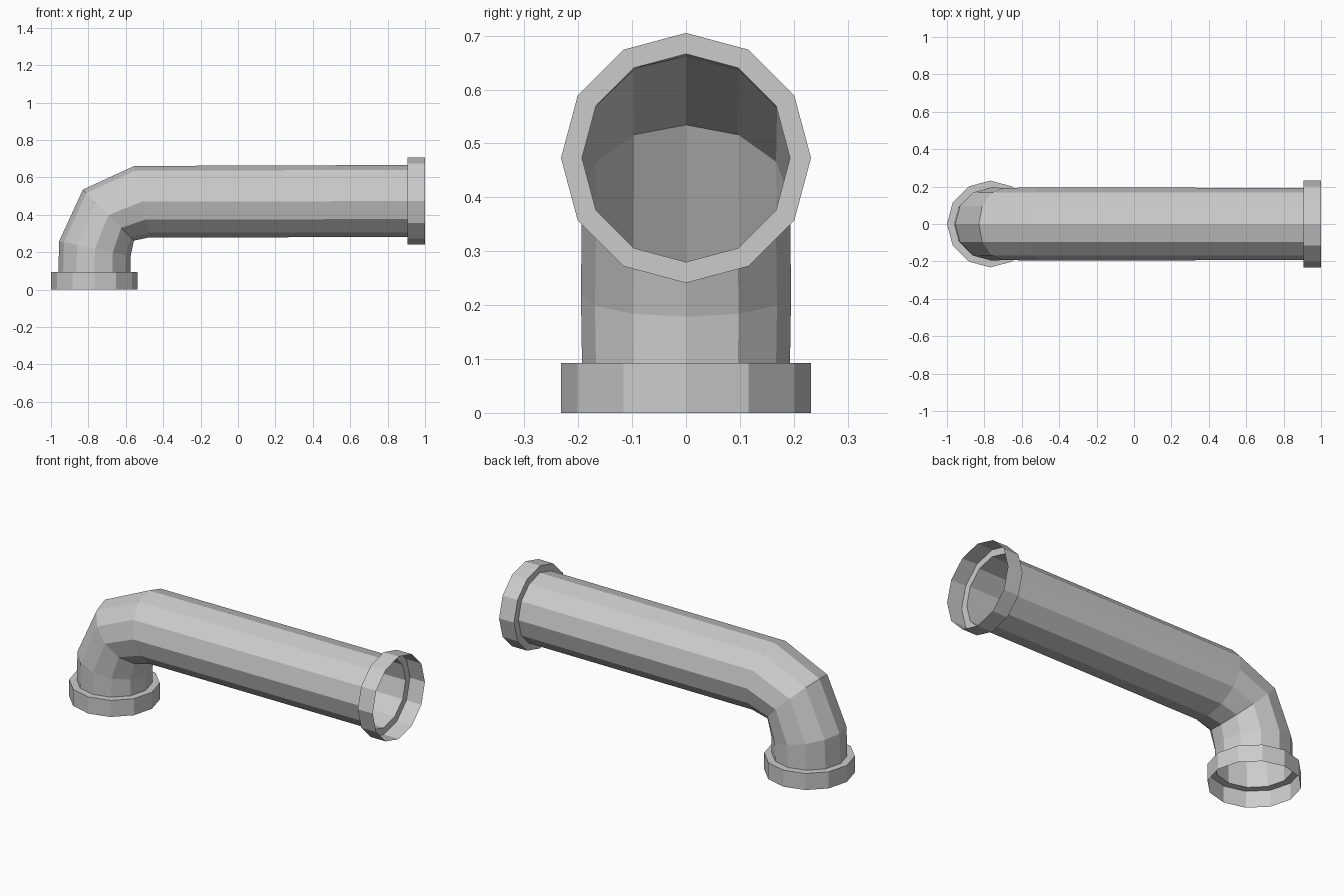
import bpy, bmesh
from math import sin, cos, pi, radians
from mathutils import Vector

if "Cube" in bpy.data.objects:
    bpy.data.objects.remove(bpy.data.objects["Cube"])

SIDES = 12
R_PIPE, R_COLLAR = 0.193, 0.232
AX, AZ = -0.768, 0.473      # axis of the upright leg, axis of the long run
COLLAR = 0.093              # collar length


def tube(name, rings):
    """Open thin shell through rings (x, z, turn in degrees, radius)."""
    bm = bmesh.new()
    loops = []
    for x, z, turn, r in rings:
        t = radians(turn)
        out = Vector((-cos(t), 0, sin(t)))
        loops.append([bm.verts.new(Vector((x, 0, z)) + r * (
            out * cos(2 * pi * i / SIDES) + Vector((0, sin(2 * pi * i / SIDES), 0))))
            for i in range(SIDES)])
    for a, b in zip(loops, loops[1:]):
        for i in range(SIDES):
            j = (i + 1) % SIDES
            bm.faces.new((a[j], a[i], b[i], b[j]))
    mesh = bpy.data.meshes.new(name)
    bm.to_mesh(mesh)
    bm.free()
    ob = bpy.data.objects.new(name, mesh)
    bpy.context.collection.objects.link(ob)
    return ob


# Elbow and long run of pipe
tube("bent_pipe", [
    (AX, COLLAR, 0, R_PIPE),
    (AX + 0.003, AZ - 0.254, 12, R_PIPE + 0.002),
    (AX + 0.075, AZ - 0.075, 45, R_PIPE),
    (AX + 0.254, AZ - 0.003, 78, R_PIPE + 0.002),
    (1 - COLLAR, AZ, 90, R_PIPE),
])

# Hollow collars with a step where they meet the pipe
tube("lower_collar", [
    (AX, 0, 0, R_COLLAR), (AX, COLLAR, 0, R_COLLAR), (AX, COLLAR, 0, R_PIPE)])
tube("end_collar", [
    (1 - COLLAR, AZ, 90, R_PIPE), (1 - COLLAR, AZ, 90, R_COLLAR), (1, AZ, 90, R_COLLAR)])
